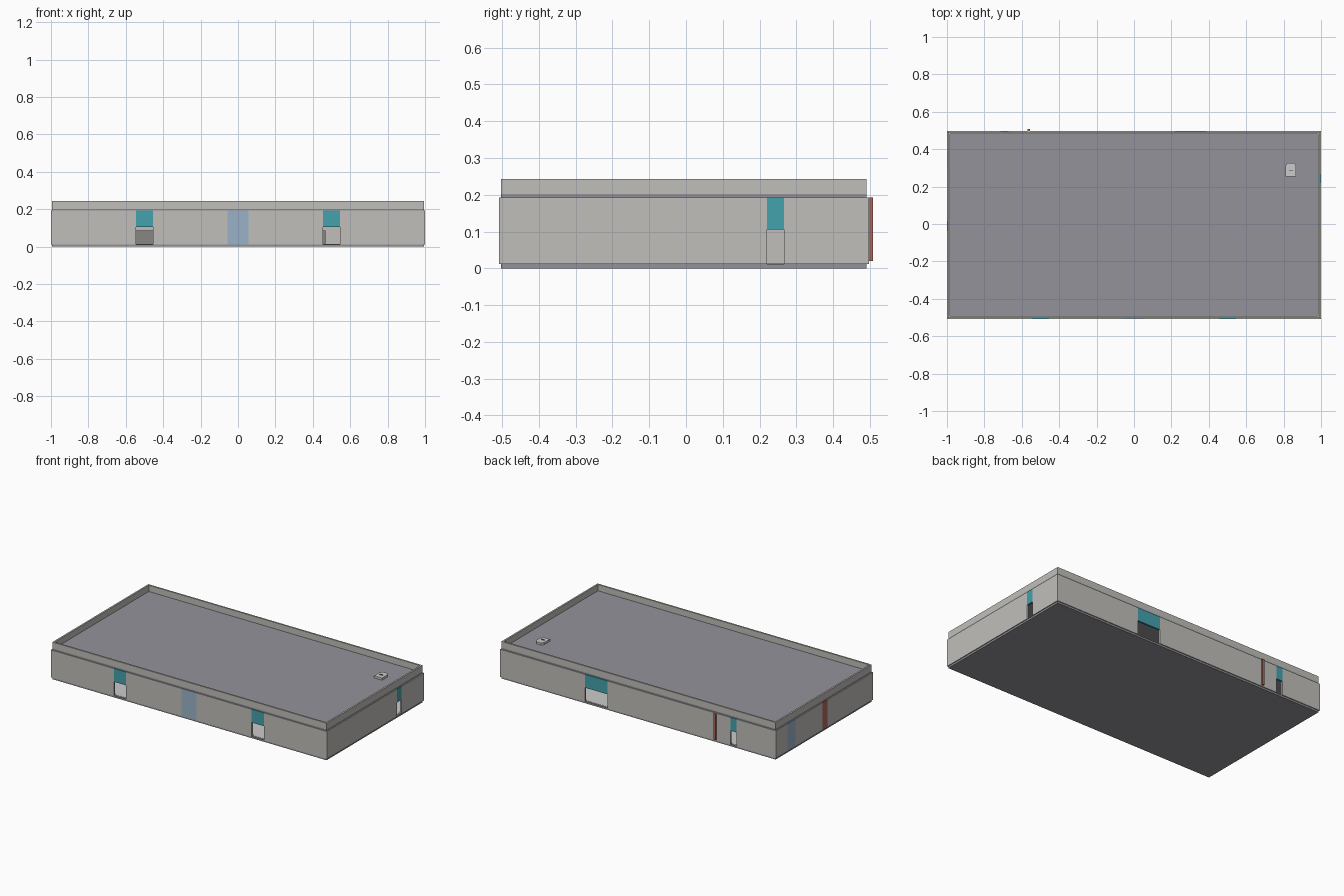
import bpy, bmesh

if "Cube" in bpy.data.objects:
    bpy.data.objects.remove(bpy.data.objects["Cube"])

def material(name, rgba):
    m = bpy.data.materials.new(name)
    m.diffuse_color = rgba
    m.use_nodes = True
    m.node_tree.nodes["Principled BSDF"].inputs["Base Color"].default_value = m.diffuse_color
    return m

CONCRETE = material("concrete", (0.53, 0.52, 0.49, 1))
SLAB = material("slab_grey", (0.30, 0.29, 0.33, 1))
TEAL = material("teal", (0.06, 0.36, 0.42, 1))
GLASS = material("glass", (0.33, 0.45, 0.58, 0.7))
RED = material("red", (0.42, 0.13, 0.11, 1))
FLOOR = material("floor_grey", (0.60, 0.60, 0.62, 1))
DARK = material("dark_grey", (0.25, 0.24, 0.22, 1))

def box(name, lo, hi, mat):
    bm = bmesh.new()
    bmesh.ops.create_cube(bm, size=1)
    for v in bm.verts:
        v.co = [(a + b) / 2 + c * (b - a) for a, b, c in zip(lo, hi, v.co)]
    me = bpy.data.meshes.new(name)
    bm.to_mesh(me)
    bm.free()
    ob = bpy.data.objects.new(name, me)
    bpy.context.collection.objects.link(ob)
    me.materials.append(mat)
    return ob

X, Y0, Y1, T = 1.0, -0.508, 0.497, 0.012      # outer wall faces and thickness
Z0, Z1, HEAD = 0.012, 0.192, 0.105            # wall foot, wall top, door head

def wall(side, axis, face, inner, start, end, bays):
    """Wall run along an axis, split by full-height bays (a, b, kind)."""
    def piece(name, a, b, z0, z1, mat):
        n0, n1 = sorted((face, inner))
        lo, hi = ((a, n0, z0), (b, n1, z1)) if axis == 'x' else ((n0, a, z0), (n1, b, z1))
        box(f"{side}_{name}", lo, hi, mat)
    at = start
    for a, b, kind in sorted(bays):
        piece("wall", at, a, Z0, Z1, CONCRETE)
        if kind == "door":
            piece("door_transom", a, b, HEAD, Z1, TEAL)
        elif kind == "glass":
            piece("window", a, b, Z0, Z1, GLASS)
        else:
            piece("red_panel", a, b, Z0, Z1, RED)
        at = b
    piece("wall", at, end, Z0, Z1, CONCRETE)

# Outer walls with their doors, windows and panels
wall("front", 'x', Y0, Y0 + T, -X, X,
     [(-0.545, -0.455, "door"), (-0.055, 0.055, "glass"), (0.455, 0.545, "door")])
wall("back", 'x', Y1, Y1 - T, -X, X,
     [(0.22, 0.385, "door"), (-0.715, -0.67, "door")])
wall("right", 'y', X, X - T, Y0 + T, Y1 - T, [(0.22, 0.267, "door")])
wall("left", 'y', -X, -X + T, Y0 + T, Y1 - T,
     [(0.295, 0.375, "glass"), (-0.037, 0.015, "red")])

# Projecting red fin on the back
box("back_red_fin", (-0.57, Y1, 0.02), (-0.555, 0.508, 0.192), RED)

# Base and roof slabs
SX, S0, S1 = 0.994, -0.503, 0.491
box("base_slab", (-SX, S0, 0), (SX, S1, Z0), SLAB)
box("interior_floor", (-SX + T, S0 + T, Z0), (SX - T, S1 - T, Z0 + 0.001), FLOOR)
box("roof_slab", (-SX, S0, Z1), (SX, S1, 0.202), SLAB)

# Parapet around the roof
P, R0, R1 = 0.011, 0.202, 0.243
box("parapet_front", (-SX, S0, R0), (SX, S0 + P, R1), CONCRETE)
box("parapet_back", (-SX, S1 - P, R0), (SX, S1, R1), CONCRETE)
for s, name in ((-1, "left"), (1, "right")):
    xs = sorted((s * SX, s * (SX - P)))
    box("parapet_" + name, (xs[0], S0 + P, R0), (xs[1], S1 - P, R1), CONCRETE)

# Low interior units seen through the front doors
for a, b in ((-0.56, -0.44), (0.40, 0.467)):
    box("interior_unit", (a, 0.0, Z0), (b, 0.02, 0.086), DARK)

# Roof hatch with two clipped corners and a small handle
bm = bmesh.new()
outline = [(0.81, 0.253), (0.867, 0.253), (0.867, 0.312), (0.855, 0.327),
           (0.822, 0.327), (0.81, 0.312)]
face = bm.faces.new([bm.verts.new((x, y, R0)) for x, y in outline])
ext = bmesh.ops.extrude_face_region(bm, geom=[face])
bmesh.ops.translate(bm, vec=(0, 0, 0.014),
                    verts=[g for g in ext["geom"] if isinstance(g, bmesh.types.BMVert)])
bmesh.ops.recalc_face_normals(bm, faces=bm.faces)
me = bpy.data.meshes.new("roof_hatch")
bm.to_mesh(me)
bm.free()
me.materials.append(FLOOR)
bpy.context.collection.objects.link(bpy.data.objects.new("roof_hatch", me))
box("hatch_handle", (0.828, 0.283, 0.216), (0.849, 0.288, 0.221), DARK)
